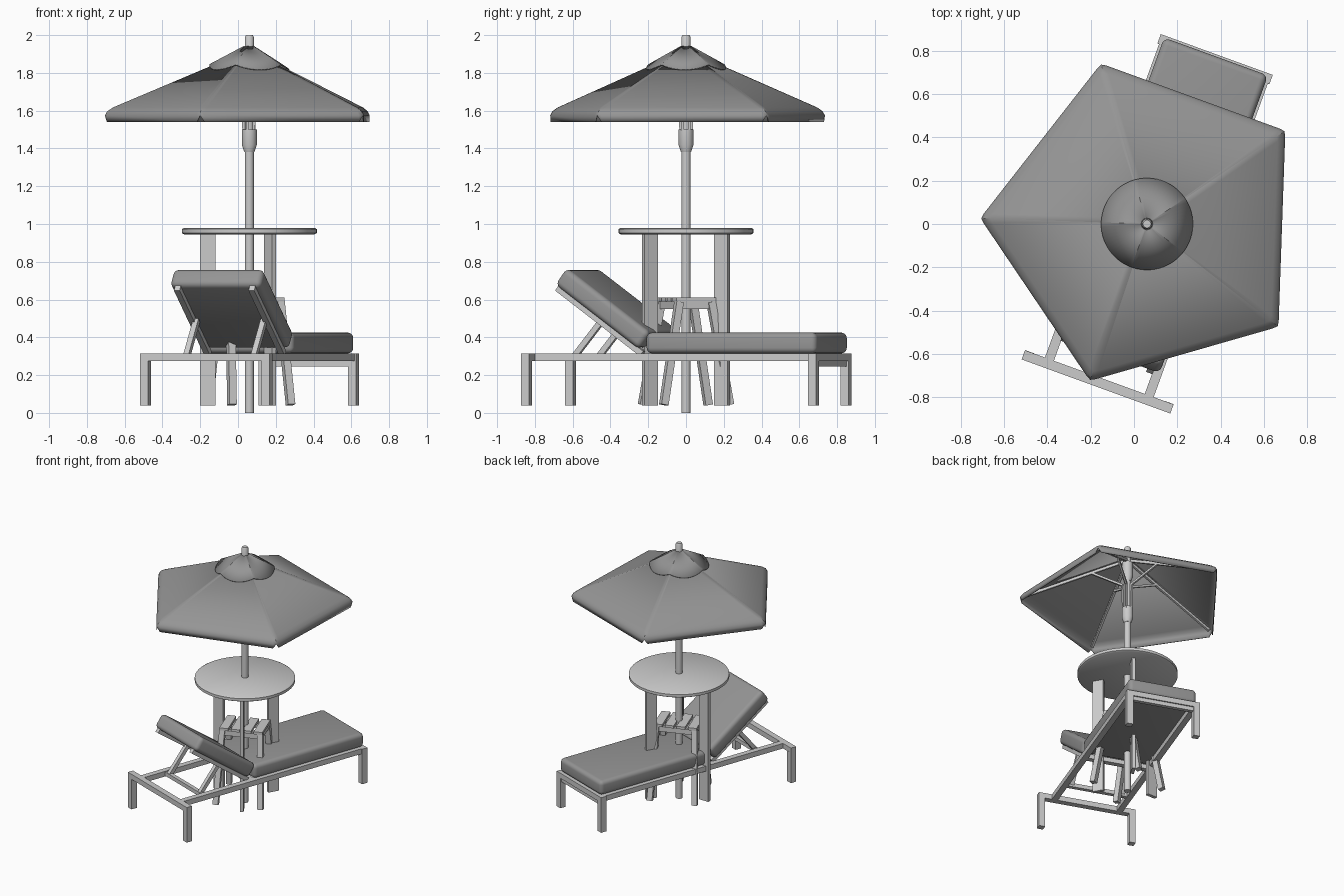
import bpy, bmesh, math
from mathutils import Matrix, Vector

if "Cube" in bpy.data.objects:
    bpy.data.objects.remove(bpy.data.objects["Cube"], do_unlink=True)


def material(name, value):
    m = bpy.data.materials.new(name)
    m.use_nodes = True
    m.diffuse_color = (value, value, value, 1)
    m.node_tree.nodes["Principled BSDF"].inputs["Base Color"].default_value = (value, value, value, 1)
    return m


LIGHT = material("light grey frame", 0.6)
FABRIC = material("mid grey fabric", 0.3)

# Shared centre axis, and turned frames for the lounger and the stool
AXIS = Matrix.Translation((0.06, 0, 0))
LOUNGER = Matrix.Translation((0.093, -0.012, 0)) @ Matrix.Rotation(math.radians(-20), 4, "Z")
STOOL = AXIS @ Matrix.Rotation(math.radians(20), 4, "Z")


def finish(name, bm, mat, matrix, smooth=None):
    bmesh.ops.recalc_face_normals(bm, faces=bm.faces)
    bm.transform(matrix)
    me = bpy.data.meshes.new(name)
    bm.to_mesh(me)
    bm.free()
    me.materials.append(mat)
    if smooth:
        me.polygons.foreach_set("use_smooth", [True] * len(me.polygons))
        me.set_sharp_from_angle(angle=math.radians(smooth))
    ob = bpy.data.objects.new(name, me)
    bpy.context.collection.objects.link(ob)
    return ob


def box(name, lo, hi, mat, matrix, bevel=0):
    lo, hi = Vector(lo), Vector(hi)
    bm = bmesh.new()
    bmesh.ops.create_cube(bm, size=1)
    bm.transform(Matrix.Translation((lo + hi) / 2) @ Matrix.Diagonal((*(hi - lo), 1)))
    if bevel:
        bmesh.ops.bevel(bm, geom=bm.edges[:], offset=bevel, segments=5,
                        profile=0.5, affect="EDGES")
    return finish(name, bm, mat, matrix, 40 if bevel else None)


def beam(name, a, b, width, depth, matrix):
    a, b = Vector(a), Vector(b)
    d = (b - a).normalized()
    side = d.cross(Vector((0, 0, 1)))
    side = side.normalized() if side.length > 0.2 else Vector((1, 0, 0))
    other = d.cross(side).normalized()
    side = other.cross(d)
    rot = Matrix((side, other, d)).transposed().to_4x4()
    half = (b - a).length / 2
    turn = Matrix.Translation((a + b) / 2) @ rot
    return box(name, (-width / 2, -depth / 2, -half), (width / 2, depth / 2, half),
               LIGHT, matrix @ turn)


def lathe(name, profile, mat, segments=32):
    bm = bmesh.new()
    rings = []
    for r, z in profile:
        rings.append([bm.verts.new((r * math.cos(t), r * math.sin(t), z))
                      for t in (math.tau * i / segments for i in range(segments))])
    for low, high in zip(rings, rings[1:]):
        for i in range(segments):
            j = (i + 1) % segments
            bm.faces.new((low[i], low[j], high[j], high[i]))
    bm.faces.new(rings[0])
    bm.faces.new(rings[-1])
    return finish(name, bm, mat, AXIS, 35)


# Parasol pole, runner, hub and finial
lathe("parasol_pole", [(0.024, 0), (0.024, 1.92)], LIGHT)
lathe("parasol_runner", [(0.026, 1.38), (0.04, 1.42), (0.04, 1.5)], LIGHT)
lathe("parasol_hub", [(0.026, 1.72), (0.038, 1.76), (0.038, 1.87)], LIGHT)
lathe("parasol_finial", [(0.03, 1.92), (0.024, 1.94), (0.024, 1.99), (0.018, 2.0)], LIGHT)

# Five-sided canopy with small notches at the corners of its hem
ANGLES = [math.radians(178 - 72 * k) for k in range(5)]


def corner(k, r, z):
    a = ANGLES[k % 5]
    return Vector((r * math.cos(a), r * math.sin(a), z))


bm = bmesh.new()
rings = []
for r, z in [(0.77, 1.54), (0.77, 1.575), (0.757, 1.597), (0.727, 1.617), (0.03, 1.91)]:
    ring = []
    for k in range(5):
        c = corner(k, r, z)
        before = c.lerp(corner(k - 1, r, z), 0.03)
        after = c.lerp(corner(k + 1, r, z), 0.03)
        ring += [bm.verts.new(p) for p in (before, c.lerp((before + after) / 2, 0.3), after)]
    rings.append(ring)
for level, (low, high) in enumerate(zip(rings, rings[1:])):
    for i in range(15):
        j = (i + 1) % 15
        if level or i % 3 == 2:
            bm.faces.new((low[i], low[j], high[j], high[i]))
        elif i % 3 == 0:
            bm.faces.new((low[i], high[j], high[i]))
        else:
            bm.faces.new((low[j], high[j], high[i]))
for k in range(5):
    bm.verts.remove(rings[0][3 * k + 1])
canopy = finish("canopy", bm, FABRIC, AXIS, 29)
shell = canopy.modifiers.new("cloth thickness", "SOLIDIFY")
shell.thickness = 0.006

# Round vent cap that follows the five slopes
bm = bmesh.new()
rings = []
for r in (0.212, 0.12, 0.028):
    ring = []
    for i in range(60):
        t = math.tau * i / 60
        local = (t % (math.tau / 5)) - math.pi / 5
        reach = r * math.cos(local) / math.cos(math.pi / 5)
        a = ANGLES[0] + t
        ring.append(bm.verts.new((r * math.cos(a), r * math.sin(a), 1.958 - 0.53 * reach)))
    rings.append(ring)
for low, high in zip(rings, rings[1:]):
    for i in range(60):
        j = (i + 1) % 60
        bm.faces.new((low[i], low[j], high[j], high[i]))
cap = finish("canopy_vent_cap", bm, FABRIC, AXIS, 29)
cap.modifiers.new("cloth thickness", "SOLIDIFY").thickness = 0.006

# Ribs under the canopy corners and struts from the runner
for k in range(5):
    beam(f"canopy_rib_{k}", corner(k, 0.03, 1.88), corner(k, 0.735, 1.583), 0.016, 0.02, AXIS)
    beam(f"strut_lower_{k}", corner(k, 0.03, 1.48), corner(k, 0.034, 1.69), 0.014, 0.014, AXIS)
    beam(f"strut_upper_{k}", corner(k, 0.03, 1.685), corner(k, 0.26, 1.785), 0.014, 0.016, AXIS)

# Round table on three radial board legs
lathe("table_top", [(0.345, 0.945), (0.357, 0.952), (0.357, 0.973), (0.345, 0.98)], LIGHT, 64)
for k in range(3):
    turn = AXIS @ Matrix.Rotation(math.radians(60 + 120 * k), 4, "Z")
    box(f"table_leg_{k}", (0.18, -0.013, 0.04), (0.262, 0.013, 0.95), LIGHT, turn)

# Slatted stool with splayed legs
for i in range(4):
    x = -0.126 + i * 0.084
    box(f"stool_slat_{i}", (x - 0.032, -0.112, 0.59), (x + 0.032, 0.112, 0.61), LIGHT, STOOL)
for s in (-1, 1):
    box(f"stool_long_rail_{s}", (-0.15, s * 0.09 - 0.012, 0.55), (0.15, s * 0.09 + 0.012, 0.59),
        LIGHT, STOOL)
    box(f"stool_short_rail_{s}", (s * 0.14 - 0.012, -0.09, 0.55), (s * 0.14 + 0.012, 0.09, 0.59),
        LIGHT, STOOL)
    for t in (-1, 1):
        beam(f"stool_leg_{s}_{t}", (s * 0.14, t * 0.09, 0.588), (s * 0.165, t * 0.185, 0.043),
             0.04, 0.04, STOOL)

# Lounger frame: wide head bar, side rails, cross bars and legs
box("head_bar", (-0.365, -0.785, 0.275), (0.365, -0.74, 0.315), LIGHT, LOUNGER)
box("foot_bar", (-0.275, 0.8, 0.275), (0.275, 0.845, 0.315), LIGHT, LOUNGER)
box("foot_lower_bar", (-0.25, 0.805, 0.245), (0.25, 0.835, 0.275), LIGHT, LOUNGER)
box("hinge_bar", (-0.25, -0.15, 0.28), (0.25, -0.11, 0.315), LIGHT, LOUNGER)
for s in (-1, 1):
    box(f"side_rail_{s}", (s * 0.245 - 0.022, -0.75, 0.275), (s * 0.245 + 0.022, 0.81, 0.315),
        LIGHT, LOUNGER)
    for name, x, y in (("head_leg", 0.342, -0.762), ("foot_leg", 0.252, 0.822)):
        box(f"{name}_{s}", (s * x - 0.023, y - 0.023, 0.04), (s * x + 0.023, y + 0.023, 0.28),
            LIGHT, LOUNGER)

# Seat cushion and raised back cushion with its rails and props
box("seat_cushion", (-0.255, -0.125, 0.315), (0.255, 0.835, 0.425), FABRIC, LOUNGER, 0.03)
BACK = LOUNGER @ Matrix.Translation((0, -0.165, 0.335)) @ Matrix.Rotation(math.radians(-36), 4, "X")
box("back_cushion", (-0.255, -0.585, 0), (0.255, 0.0, 0.11), FABRIC, BACK, 0.03)
for s in (-1, 1):
    box(f"back_rail_{s}", (s * 0.21 - 0.016, -0.57, -0.028), (s * 0.21 + 0.016, 0.02, 0.004),
        LIGHT, BACK)
    beam(f"back_prop_{s}", (s * 0.19, -0.39, 0.49), (s * 0.19, -0.545, 0.3), 0.03, 0.03, LOUNGER)
box("prop_bar", (-0.245, -0.56, 0.28), (0.245, -0.53, 0.31), LIGHT, LOUNGER)
